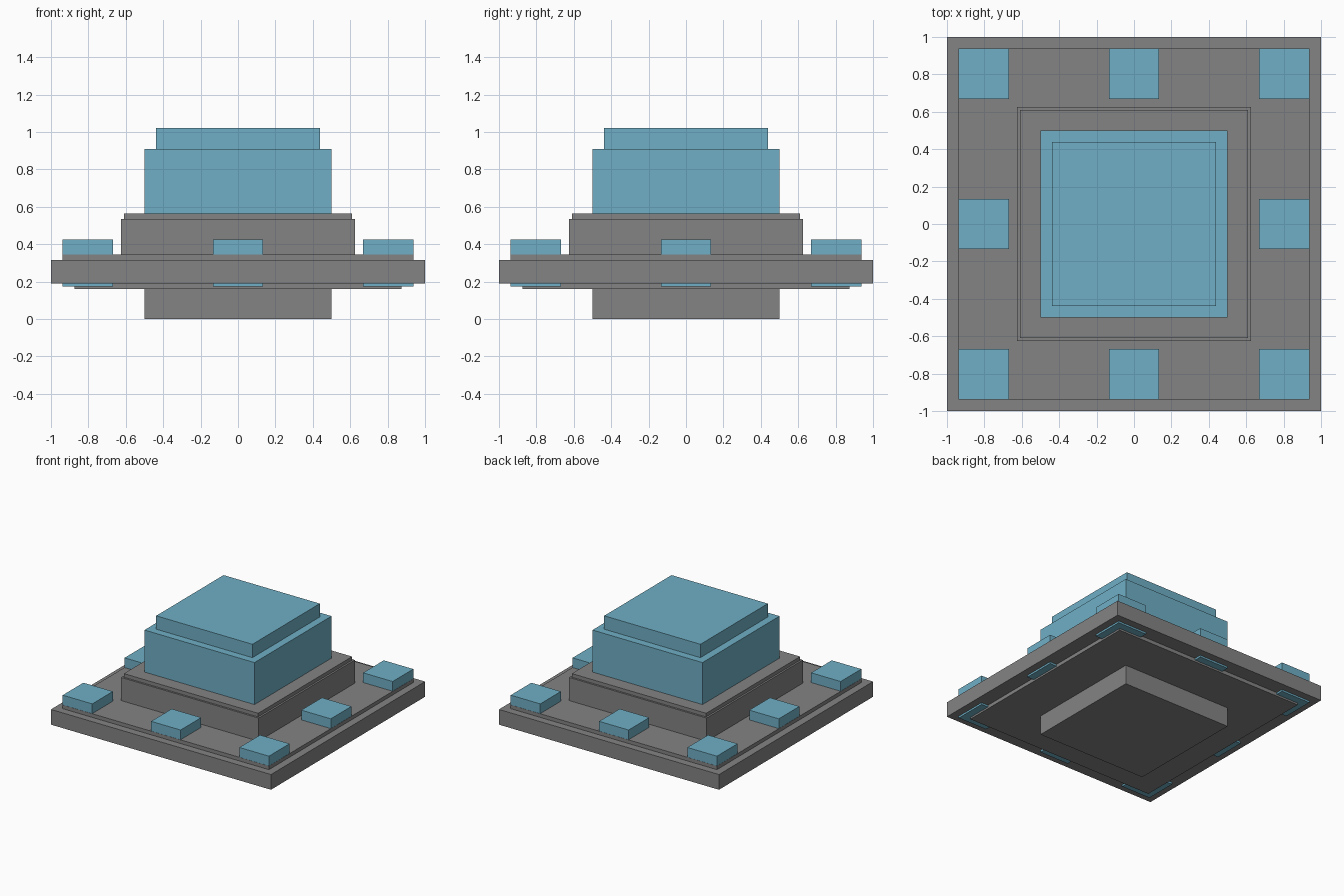
import bpy

cube = bpy.data.objects.get("Cube")
if cube:
    bpy.data.objects.remove(cube, do_unlink=True)


def material(name, rgb):
    mat = bpy.data.materials.new(name)
    mat.use_nodes = True
    mat.diffuse_color = (*rgb, 1)
    mat.node_tree.nodes["Principled BSDF"].inputs["Base Color"].default_value = (*rgb, 1)
    return mat


grey = material("grey", (0.23, 0.23, 0.23))
blue = material("light blue", (0.16, 0.43, 0.56))


def block(name, half, bottom, top, mat, x=0, y=0):
    """Square block given by its half width and height range."""
    bpy.ops.mesh.primitive_cube_add(size=2, location=(x, y, (bottom + top) / 2))
    obj = bpy.context.object
    obj.name = name
    obj.scale = (half, half, (top - bottom) / 2)
    bpy.ops.object.transform_apply(location=False, rotation=False, scale=True)
    obj.data.materials.append(mat)
    return obj


# Stepped grey base, from the foot up
block("foot", 0.5, 0, 0.16, grey)
block("lower_plate", 0.875, 0.16, 0.19, grey)
block("base_slab", 1, 0.19, 0.315, grey)
block("raised_deck", 0.9385, 0.315, 0.345, grey)
block("plinth", 0.625, 0.345, 0.535, grey)
block("plinth_cap", 0.61, 0.535, 0.565, grey)

# Blue central tower
block("tower", 0.5, 0.565, 0.91, blue)
block("tower_cap", 0.4375, 0.91, 1.02, blue)

# Blue studs around the edge, passing right through the slab
for x, side in ((-1, "right"), (0, "middle"), (1, "left")):
    for y, end in ((-1, "front"), (0, "centre"), (1, "back")):
        if x or y:
            block(f"stud_{end}_{side}", 0.134, 0.175, 0.425, blue, x * 0.803, y * 0.803)
